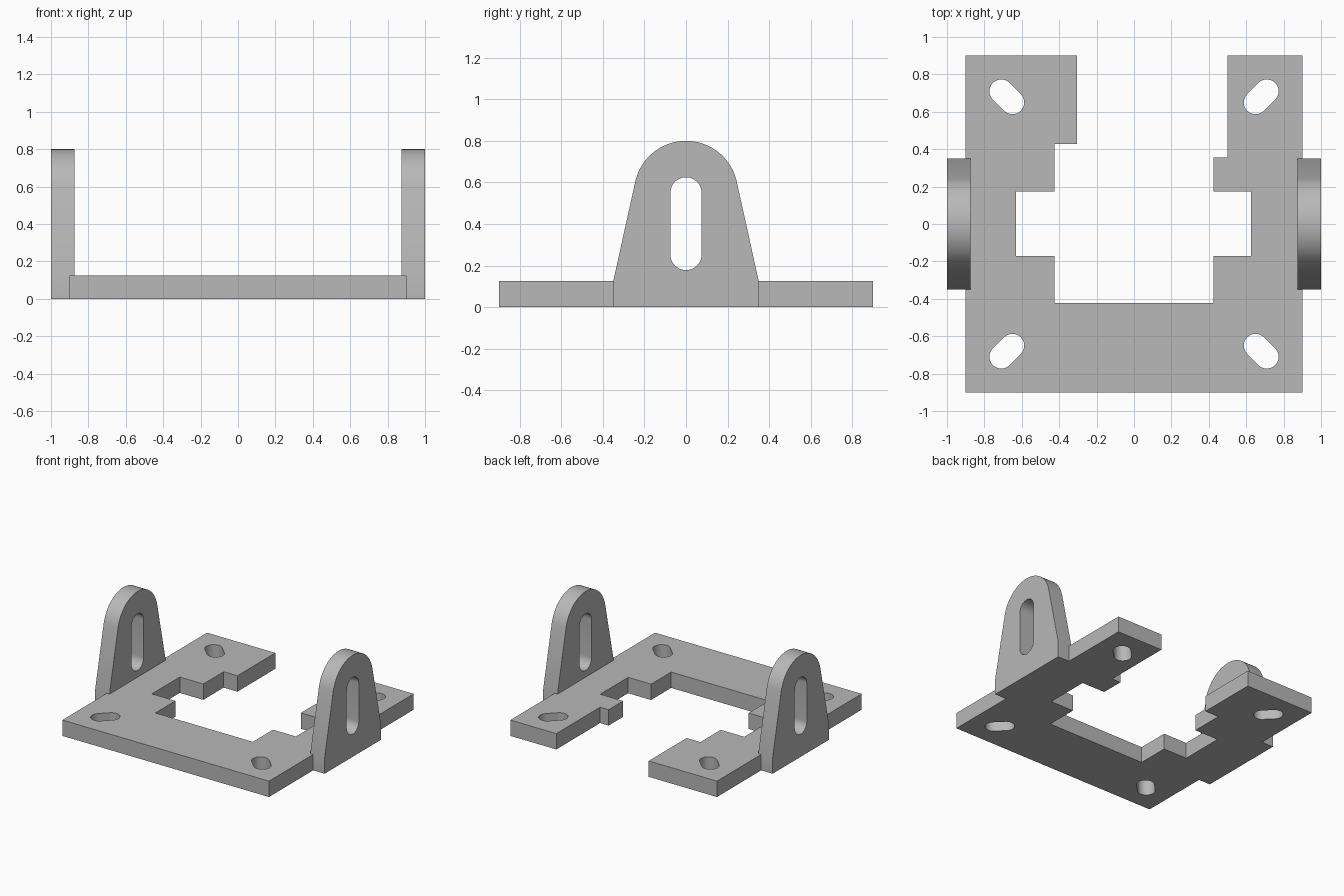
import bpy, bmesh
from math import sin, cos, pi, radians, atan2
from mathutils import Vector, Matrix

cube = bpy.data.objects.get("Cube")
if cube:
    bpy.data.objects.remove(cube, do_unlink=True)

grey = bpy.data.materials.new("light grey")
grey.use_nodes = True
colour = (0.48, 0.48, 0.48, 1)
grey.diffuse_color = colour
grey.node_tree.nodes["Principled BSDF"].inputs["Base Color"].default_value = colour


def arc(centre, radius, start, end, steps=20):
    """Points on a circular arc, angles in radians."""
    return [(centre[0] + radius * cos(start + (end - start) * i / steps),
             centre[1] + radius * sin(start + (end - start) * i / steps))
            for i in range(steps + 1)]


def slot(a, b, radius):
    """Rounded slot running from centre a to centre b."""
    d = atan2(b[1] - a[1], b[0] - a[0])
    return (arc(b, radius, d - pi / 2, d + pi / 2)
            + arc(a, radius, d + pi / 2, d + 3 * pi / 2))


def extruded(name, outline, holes, depth, matrix=Matrix()):
    """Solid plate from an outline with holes, extruded along its local z."""
    bm = bmesh.new()
    for loop in [outline] + holes:
        verts = [bm.verts.new((x, y, 0)) for x, y in loop]
        for i, v in enumerate(verts):
            bm.edges.new((verts[i - 1], v))
    bmesh.ops.triangle_fill(bm, use_beauty=True, edges=bm.edges[:])
    result = bmesh.ops.extrude_face_region(bm, geom=bm.faces[:])
    top = [g for g in result["geom"] if isinstance(g, bmesh.types.BMVert)]
    bmesh.ops.translate(bm, verts=top, vec=Vector((0, 0, depth)))
    bmesh.ops.transform(bm, matrix=matrix, verts=bm.verts[:])
    bmesh.ops.recalc_face_normals(bm, faces=bm.faces[:])
    mesh = bpy.data.meshes.new(name)
    bm.to_mesh(mesh)
    bm.free()
    mesh.materials.append(grey)
    obj = bpy.data.objects.new(name, mesh)
    bpy.context.collection.objects.link(obj)
    bpy.ops.object.select_all(action='DESELECT')
    obj.select_set(True)
    bpy.context.view_layer.objects.active = obj
    bpy.ops.object.shade_smooth_by_angle(angle=radians(25))
    return obj


# Base plate: stepped opening, notched at both sides where the ears sit
THICK, EAR_IN, EAR_HALF = 0.125, 0.875, 0.35
plate = [(-0.9, -0.9), (0.9, -0.9),
         (0.9, -EAR_HALF), (EAR_IN, -EAR_HALF), (EAR_IN, EAR_HALF), (0.9, EAR_HALF),
         (0.9, 0.9), (0.5, 0.9), (0.5, 0.355), (0.425, 0.355),
         (0.425, 0.175), (0.625, 0.175), (0.625, -0.172), (0.425, -0.172),
         (0.425, -0.422), (-0.425, -0.422), (-0.425, -0.172), (-0.63, -0.172),
         (-0.63, 0.175), (-0.425, 0.175), (-0.425, 0.428), (-0.305, 0.428),
         (-0.305, 0.9), (-0.9, 0.9),
         (-0.9, EAR_HALF), (-EAR_IN, EAR_HALF), (-EAR_IN, -EAR_HALF), (-0.9, -EAR_HALF)]
corner_slots = [slot((sx * 0.71, sy * 0.71), (sx * 0.65, sy * 0.65), 0.063)
                for sx in (-1, 1) for sy in (-1, 1)]
extruded("base_plate", plate, corner_slots, THICK)

# Upright slotted ears: local x, y, z become world y, z, x
tilt = radians(12.7)
ear = ([(-EAR_HALF, THICK), (-EAR_HALF, 0), (EAR_HALF, 0), (EAR_HALF, THICK)]
       + arc((0, 0.55), 0.25, tilt, pi - tilt, 40))
ear_slot = slot((0, 0.253), (0, 0.55), 0.075)
upright = Matrix(((0, 0, 1, 0), (1, 0, 0, 0), (0, 1, 0, 0), (0, 0, 0, 1)))
for name, x in (("left_ear", EAR_IN), ("right_ear", -1)):
    extruded(name, ear, [ear_slot], 1 - EAR_IN, Matrix.Translation((x, 0, 0)) @ upright)
